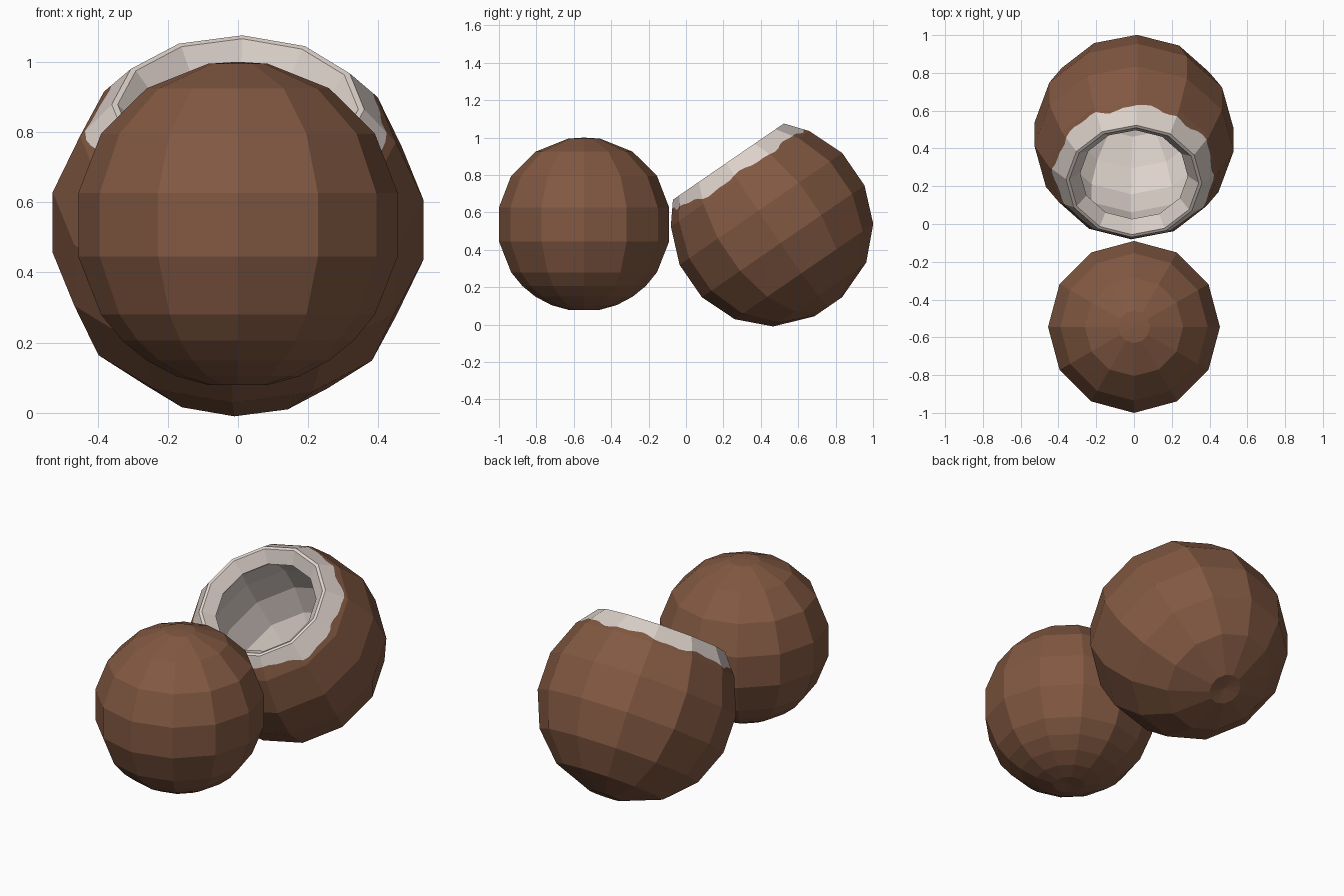
import bpy, bmesh, math
from mathutils import Matrix

if "Cube" in bpy.data.objects:
    bpy.data.objects.remove(bpy.data.objects["Cube"])

SEG = 12


def material(name, rgb):
    m = bpy.data.materials.new(name)
    m.diffuse_color = (*rgb, 1)
    m.use_nodes = True
    m.node_tree.nodes["Principled BSDF"].inputs["Base Color"].default_value = m.diffuse_color
    return m


BROWN = material("husk brown", (0.223, 0.098, 0.054))
WHITE = material("coconut white", (0.73, 0.645, 0.597))


def ring(r, h, sub=1):
    """Points on a 12-sided outline; r and h may be functions of the angle."""
    pts = []
    for i in range(SEG * sub):
        k, f = divmod(i, sub)
        f /= sub
        a, b = (2 * math.pi * j / SEG for j in (k, k + 1))
        x = math.cos(a) * (1 - f) + math.cos(b) * f
        y = math.sin(a) * (1 - f) + math.sin(b) * f
        t = math.atan2(y, x)
        rr = r(t) if callable(r) else r
        pts.append((x * rr, y * rr, h(t) if callable(h) else h))
    return pts


def lathe(name, rings, mat, matrix, start=None, end=None):
    """Skin the rings from top to bottom; start/end are heights of closing tips."""
    bm = bmesh.new()
    rows = [[bm.verts.new(p) for p in pts] for pts in rings]
    for up, lo in zip(rows, rows[1:]):
        n = len(up)
        for i in range(n):
            j = (i + 1) % n
            bm.faces.new((up[i], lo[i], lo[j], up[j]))
    for h, row, flip in ((start, rows[0], False), (end, rows[-1], True)):
        if h is not None:
            tip = bm.verts.new((0, 0, h))
            for i in range(len(row)):
                a, b = row[i], row[(i + 1) % len(row)]
                bm.faces.new((tip, b, a) if flip else (tip, a, b))
    me = bpy.data.meshes.new(name)
    bm.to_mesh(me)
    bm.free()
    me.materials.append(mat)
    ob = bpy.data.objects.new(name, me)
    ob.matrix_world = matrix
    bpy.context.collection.objects.link(ob)
    return ob


# Whole coconut, with finer rings towards its base
whole = [(.085, .457), (.26, .387), (.39, .2575), (.455, .0885), (.455, -.0925),
         (.39, -.2575), (.33, -.331), (.26, -.388), (.175, -.433), (.085, -.458)]
lathe("whole_coconut", [ring(r, h) for r, h in whole], BROWN,
      Matrix.Translation((0, -.545, .5375)), .4625, -.448)

# Opened coconut: tilted towards the front
TILT = (Matrix.Translation((0, .46, .532)) @ Matrix.Rotation(math.radians(34.5), 4, 'X')
        @ Matrix.Rotation(math.radians(-2), 4, 'Z'))
SUB = 6
RIM_R, RIM_H, LOW_R, LOW_H = .36, .412, .45, .301


def edge_h(t):
    """Ragged husk edge, reaching highest at the front."""
    return (.326 + .05 * max(0, -math.sin(t)) ** 3
            + .009 * math.sin(7 * t + 1) + .005 * math.sin(17 * t))


def edge_r(t):
    return LOW_R + (RIM_R - LOW_R) * (edge_h(t) - LOW_H) / (RIM_H - LOW_H)


edge = ring(edge_r, edge_h, SUB)
husk = [(LOW_R, LOW_H), (.528, .105), (.528, -.105), (.45, -.301), (.302, -.45), (.09, -.53)]
lathe("open_husk", [edge] + [ring(r, h, SUB) for r, h in husk], BROWN, TILT, end=-.52)

# Exposed white band, rim, bevel and hollow
flesh = [(RIM_R, RIM_H), (.343, .412), (.285, .35), (.365, .24), (.425, .084),
         (.425, -.084), (.365, -.24), (.245, -.36), (.07, -.425)]
lathe("white_band", [ring(RIM_R, RIM_H, SUB), edge], WHITE, TILT)
inner = lathe("white_flesh", [ring(r, h) for r, h in flesh], WHITE, TILT, end=-.43)
inner.data.flip_normals()
